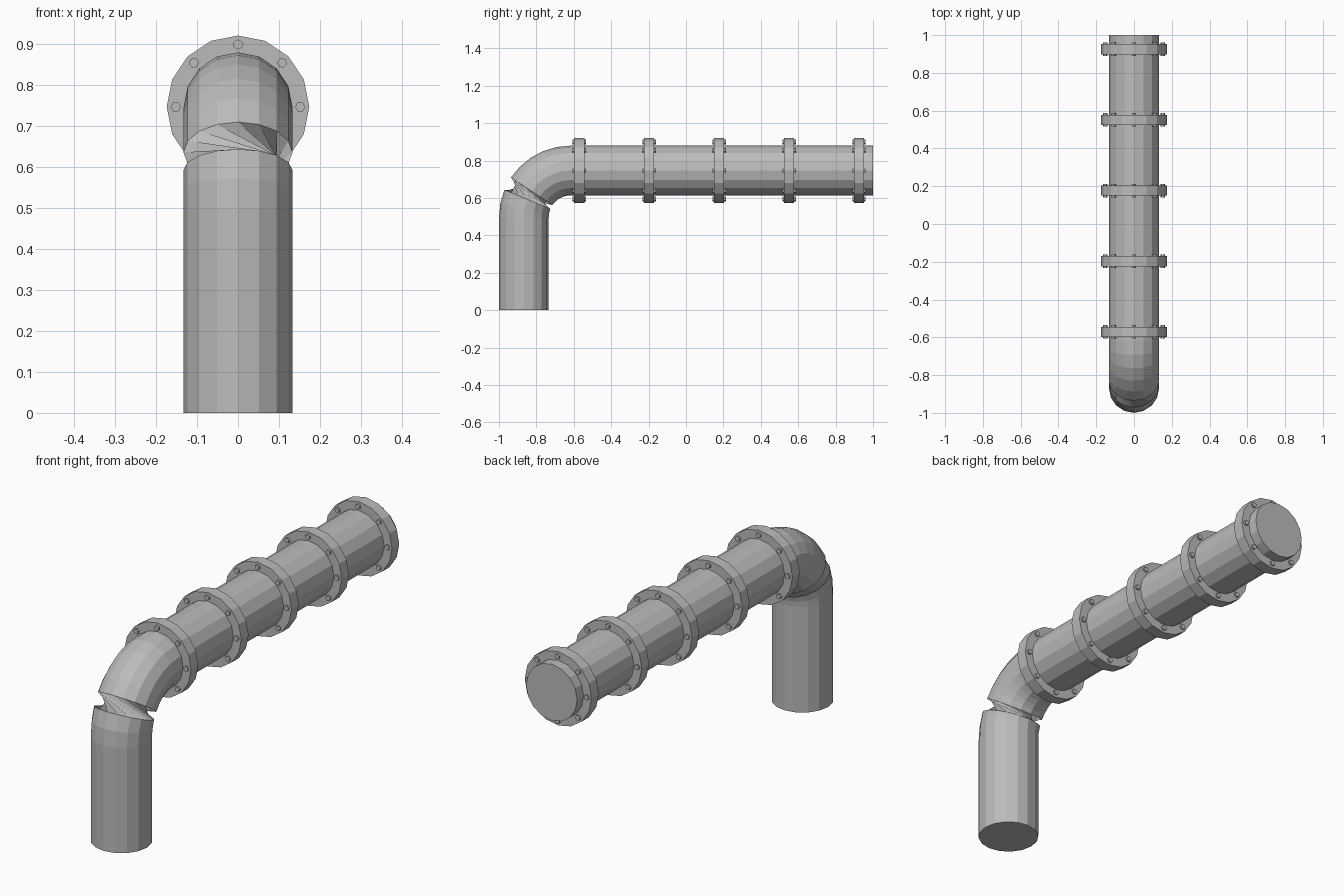
import bpy, bmesh, math
from mathutils import Vector

if "Cube" in bpy.data.objects:
    bpy.data.objects.remove(bpy.data.objects["Cube"])

SIDES = 16
PIPE_R, FLANGE_R, BOLT_RING = 0.133, 0.174, 0.152
BEND_R, BEND_Y, BEND_Z = 0.25, -0.617, 0.497
AXIS_Z = BEND_Z + BEND_R

grey = bpy.data.materials.new("pipe grey")
grey.diffuse_color = (0.5, 0.5, 0.5, 1)
grey.use_nodes = True
grey.node_tree.nodes["Principled BSDF"].inputs["Base Color"].default_value = grey.diffuse_color


def finish(bm, name):
    bmesh.ops.recalc_face_normals(bm, faces=bm.faces)
    mesh = bpy.data.meshes.new(name)
    bm.to_mesh(mesh)
    bm.free()
    mesh.materials.append(grey)
    obj = bpy.data.objects.new(name, mesh)
    bpy.context.collection.objects.link(obj)
    return obj


def ring(bm, centre, outward, radius, sides, turn=0.0):
    verts = []
    for i in range(sides):
        a = math.tau * i / sides + turn
        verts.append(bm.verts.new(centre + radius * (
            math.sin(a) * Vector((1, 0, 0)) + math.cos(a) * outward)))
    return verts


def bridge(bm, a, b):
    n = len(a)
    for i in range(n):
        j = (i + 1) % n
        bm.faces.new((a[i], a[j], b[j], b[i]))


def prism(bm, centre, outward, radius, sides, depth):
    # Closed prism lying along y
    half = Vector((0, depth / 2, 0))
    a = ring(bm, centre - half, outward, radius, sides)
    b = ring(bm, centre + half, outward, radius, sides)
    bridge(bm, a, b)
    bm.faces.new(a)
    bm.faces.new(b)


# Elbow pipe: upright, bend with a wrung section, long horizontal run
bm = bmesh.new()
rings = [ring(bm, Vector((0, BEND_Y - BEND_R, 0)), Vector((0, -1, 0)), PIPE_R, SIDES)]
for k in range(9):
    t = math.radians(11.25 * k)
    out = Vector((0, -math.cos(t), math.sin(t)))
    twist = -math.pi / 2 if k >= 3 else 0
    rings.append(ring(bm, Vector((0, BEND_Y, BEND_Z)) + BEND_R * out, out,
                      PIPE_R, SIDES, twist))
rings.append(ring(bm, Vector((0, 1, AXIS_Z)), Vector((0, 0, 1)), PIPE_R, SIDES, -math.pi / 2))
for a, b in zip(rings, rings[1:]):
    bridge(bm, a, b)
bm.faces.new(rings[0])
bm.faces.new(rings[-1])
finish(bm, "elbow_pipe")

# Flanges with eight hexagonal bolts each
for n in range(5):
    centre = Vector((0, -0.571 + 0.374 * n, AXIS_Z))
    bm = bmesh.new()
    prism(bm, centre, Vector((0, 0, 1)), FLANGE_R, SIDES, 0.054)
    finish(bm, f"flange_{n + 1}")
    bm = bmesh.new()
    for k in range(8):
        a = math.tau * k / 8
        out = Vector((math.sin(a), 0, math.cos(a)))
        # Hexagon axes follow the bolt's radial direction
        side = Vector((out.z, 0, -out.x))
        ends = []
        for y in (-0.036, 0.036):
            mid = centre + BOLT_RING * out + Vector((0, y, 0))
            ends.append([bm.verts.new(mid + 0.0125 * (
                math.cos(math.tau * i / 6) * out + math.sin(math.tau * i / 6) * side))
                for i in range(6)])
        bridge(bm, *ends)
        for e in ends:
            bm.faces.new(e)
    finish(bm, f"flange_bolts_{n + 1}")
